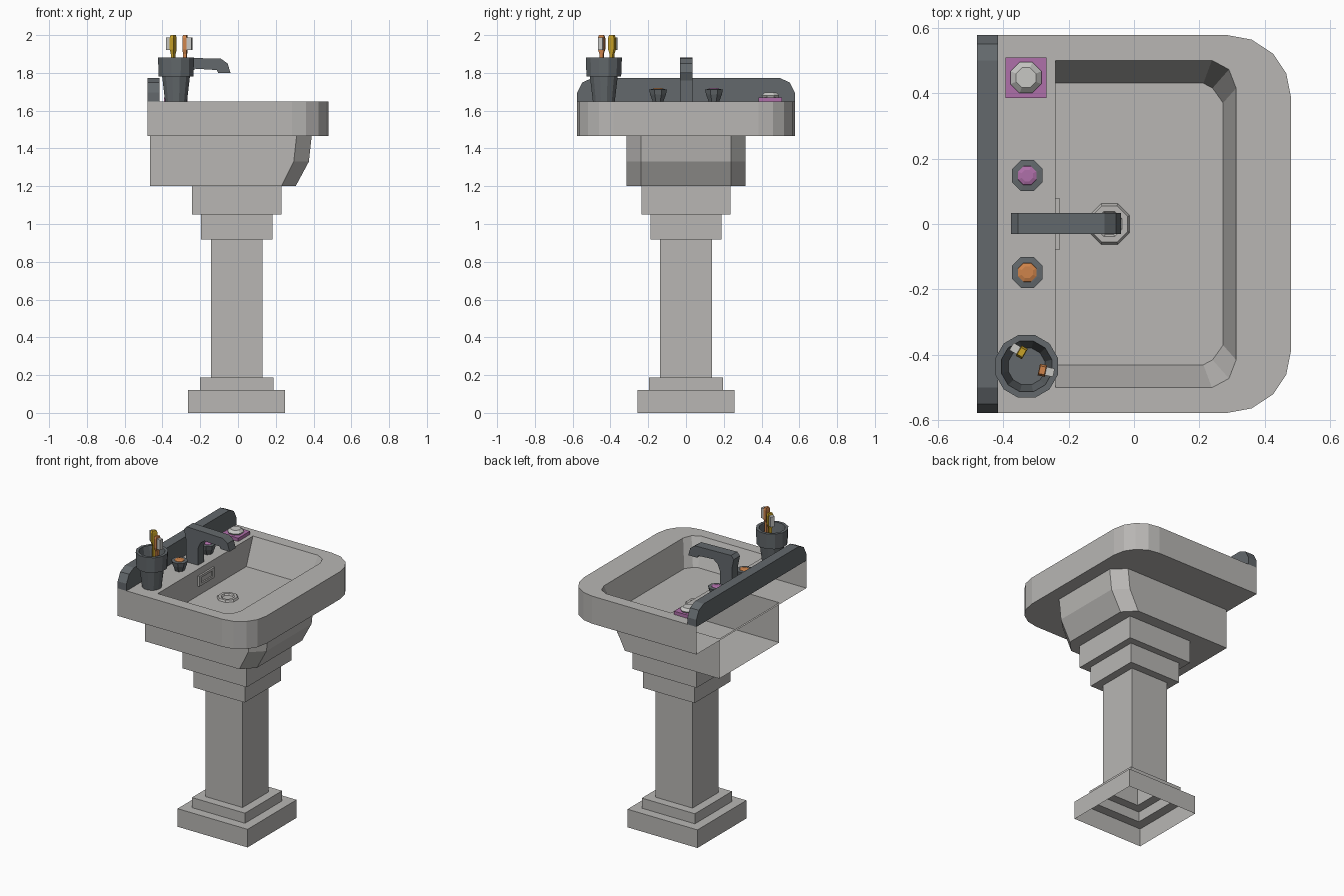
import bpy, bmesh, math
from mathutils import Vector, Matrix

if "Cube" in bpy.data.objects:
    bpy.data.objects.remove(bpy.data.objects["Cube"])


def mat(name, r, g, b):
    m = bpy.data.materials.new(name)
    m.diffuse_color = (r, g, b, 1)
    m.use_nodes = True
    m.node_tree.nodes["Principled BSDF"].inputs["Base Color"].default_value = m.diffuse_color
    return m


STONE = mat("light_grey", 0.48, 0.47, 0.455)
DARK = mat("dark_grey", 0.125, 0.14, 0.15)
PURPLE = mat("purple", 0.43, 0.16, 0.40)
ORANGE = mat("orange", 0.62, 0.23, 0.07)
YELLOW = mat("yellow", 0.58, 0.36, 0.02)
WHITE = mat("off_white", 0.57, 0.57, 0.55)


def finish(bm, name, m, M=None):
    if M:
        bm.transform(M)
    me = bpy.data.meshes.new(name)
    bm.to_mesh(me)
    bm.free()
    me.materials.append(m)
    ob = bpy.data.objects.new(name, me)
    bpy.context.collection.objects.link(ob)
    return ob


def loft(bm, rings, closed=True, bottom=False, top=False):
    """Skin rings of points; counter-clockwise and rising means outward."""
    vs = [[bm.verts.new(p) for p in r] for r in rings]
    n = len(vs[0])
    for a, b in zip(vs, vs[1:]):
        for i in range(n if closed else n - 1):
            j = (i + 1) % n
            bm.faces.new((a[i], a[j], b[j], b[i]))
    if bottom:
        bm.faces.new(vs[0][::-1])
    if top:
        bm.faces.new(vs[-1])


def ring_fill(bm, outer, inner, z, up):
    """Flat face with a hole, at height z."""
    edges = []
    for loop in (outer, inner):
        v = [bm.verts.new((p[0], p[1], z)) for p in loop]
        edges += [bm.edges.new((v[i], v[(i + 1) % len(v)])) for i in range(len(v))]
    res = bmesh.ops.triangle_fill(bm, use_beauty=True, use_dissolve=False, edges=edges)
    for f in res["geom"]:
        if isinstance(f, bmesh.types.BMFace):
            f.normal_update()
            if (f.normal.z > 0) != up:
                f.normal_flip()


def at(pts, z):
    return [(x, y, z) for x, y in pts]


def mirrored(half):
    """Outline from the back -y corner round the front to the back +y corner."""
    return [(x, -y) for x, y in half] + [(x, y) for x, y in reversed(half)]


def turned(name, m, centre, profile, sides, bottom=True, top=True):
    bm = bmesh.new()
    off = math.pi / sides
    loft(bm, [[(centre[0] + r * math.cos(off + 2 * math.pi * i / sides),
                centre[1] + r * math.sin(off + 2 * math.pi * i / sides), z)
               for i in range(sides)] for r, z in profile], True, bottom, top)
    return finish(bm, name, m)


def box(name, m, lo, hi, M=None):
    bm = bmesh.new()
    q = [(lo[0], lo[1]), (hi[0], lo[1]), (hi[0], hi[1]), (lo[0], hi[1])]
    loft(bm, [at(q, lo[2]), at(q, hi[2])], True, True, True)
    return finish(bm, name, m, M)


def extrude_profile(name, m, pts, vec):
    bm = bmesh.new()
    v = Vector(vec)
    loft(bm, [[Vector(p) for p in pts], [Vector(p) + v for p in pts]], True, True, True)
    bmesh.ops.recalc_face_normals(bm, faces=bm.faces)
    return finish(bm, name, m)


# Stepped square pedestal, hollow and open underneath
bm = bmesh.new()
steps = [(.257, 0), (.257, .12), (.195, .12), (.195, .187), (.137, .187), (.137, .918),
         (.189, .918), (.189, 1.05), (.236, 1.05), (.236, 1.2)]
loft(bm, [[(-.007 + sx * h, sy * h, z) for sx, sy in ((-1, -1), (1, -1), (1, 1), (-1, 1))]
          for h, z in steps])
finish(bm, "pedestal", STONE)

# Sink: rim slab, recessed basin and tapered underside, open at the back
RIM, LIP, FLOOR = 1.648, 1.465, 1.472
outer = mirrored([(-.48, .577), (.285, .577), (.36, .563), (.425, .52), (.465, .46), (.48, .385)])
opening = mirrored([(-.24, .5), (.238, .5), (.29, .472), (.312, .415)])
floor = mirrored([(-.24, .43), (.212, .43), (.24, .415), (.272, .37)])


def under(xc, xf):
    return mirrored([(-.465, .314), (xc, .314), (xf, .237)])


bm = bmesh.new()
loft(bm, [at(outer, LIP), at(outer, RIM)], closed=False)
ring_fill(bm, outer, opening, RIM, True)
loft(bm, [at(opening, RIM), at(floor, FLOOR)], top=True)
ring_fill(bm, outer, under(.31, .39), LIP, False)
loft(bm, [at(under(.23, .305), 1.2), at(under(.295, .375), 1.33), at(under(.31, .39), LIP)],
     closed=False, bottom=True)
finish(bm, "sink_bowl", STONE)

# Drain ring and overflow frame
turned("drain", STONE, (-.075, 0),
       [(.067, FLOOR), (.06, FLOOR + .012), (.042, FLOOR + .012), (.034, FLOOR + .002)], 8, False)
bm = bmesh.new()
loft(bm, [[(x, sy * a, 1.57 + sz * b) for sy, sz in ((-1, -1), (1, -1), (1, 1), (-1, 1))]
          for a, b, x in ((.08, .034, -.24), (.08, .034, -.228),
                          (.06, .018, -.228), (.06, .018, -.237))], top=True)
finish(bm, "overflow_slot", STONE)

# Backsplash
half = [(.577, RIM), (.577, 1.695), (.55, 1.748), (.5, 1.772)]
extrude_profile("backsplash", DARK, [(-.48, y, z) for y, z in mirrored(half) and
                [(-a, b) for a, b in half] + half[::-1]], (.065, 0, 0))

# Faucet
tap = [(-.36, RIM), (-.36, 1.79), (-.375, 1.86), (-.355, 1.882), (-.09, 1.875), (-.055, 1.85),
       (-.04, 1.80), (-.105, 1.80), (-.112, 1.815), (-.225, 1.822), (-.255, 1.80),
       (-.272, 1.76), (-.272, RIM)]
extrude_profile("faucet", DARK, [(x, -.031, z) for x, z in tap], (0, .065, 0))

# Tap knobs with coloured caps
for side, m, name in ((1, PURPLE, "cold"), (-1, ORANGE, "hot")):
    c = (-.326, side * .148)
    turned(name + "_knob", DARK, c, [(.03, RIM), (.045, 1.685), (.051, 1.712), (.034, 1.714)], 8)
    turned(name + "_cap", m, c, [(.033, 1.71), (.03, 1.716), (.019, 1.72)], 8, False)

# Soap dish and soap
box("soap_dish", PURPLE, (-.392, .385, RIM), (-.268, .508, 1.67))
turned("soap", WHITE, (-.33, .447), [(.045, 1.668), (.051, 1.68), (.033, 1.696)], 8)

# Cup, hollow at the top
CUP = (-.328, -.435)
turned("cup", DARK, CUP, [(.06, RIM), (.076, 1.78), (.095, 1.78), (.099, 1.882),
                          (.08, 1.882), (.058, 1.74)], 12)

# Toothbrushes leaning in the cup: handle, wider head, bristles
for name, m, x, y, ang in (("yellow", YELLOW, -.343, -.392, 150),
                           ("orange", ORANGE, -.28, -.447, -12)):
    M = Matrix.Translation((x, y, 0)) @ Matrix.Rotation(math.radians(ang), 4, 'Z')
    bm = bmesh.new()
    loft(bm, [[(sx * a, sy * b, z) for sx, sy in ((-1, -1), (1, -1), (1, 1), (-1, 1))]
              for a, b, z in ((.009, .01, 1.74), (.009, .01, 1.90), (.011, .018, 1.925),
                              (.011, .018, 1.985), (.009, .012, 2.0))], True, True, True)
    finish(bm, name + "_toothbrush", m, M)
    box(name + "_bristles", WHITE, (.011, -.013, 1.92), (.036, .013, 1.988), M)
